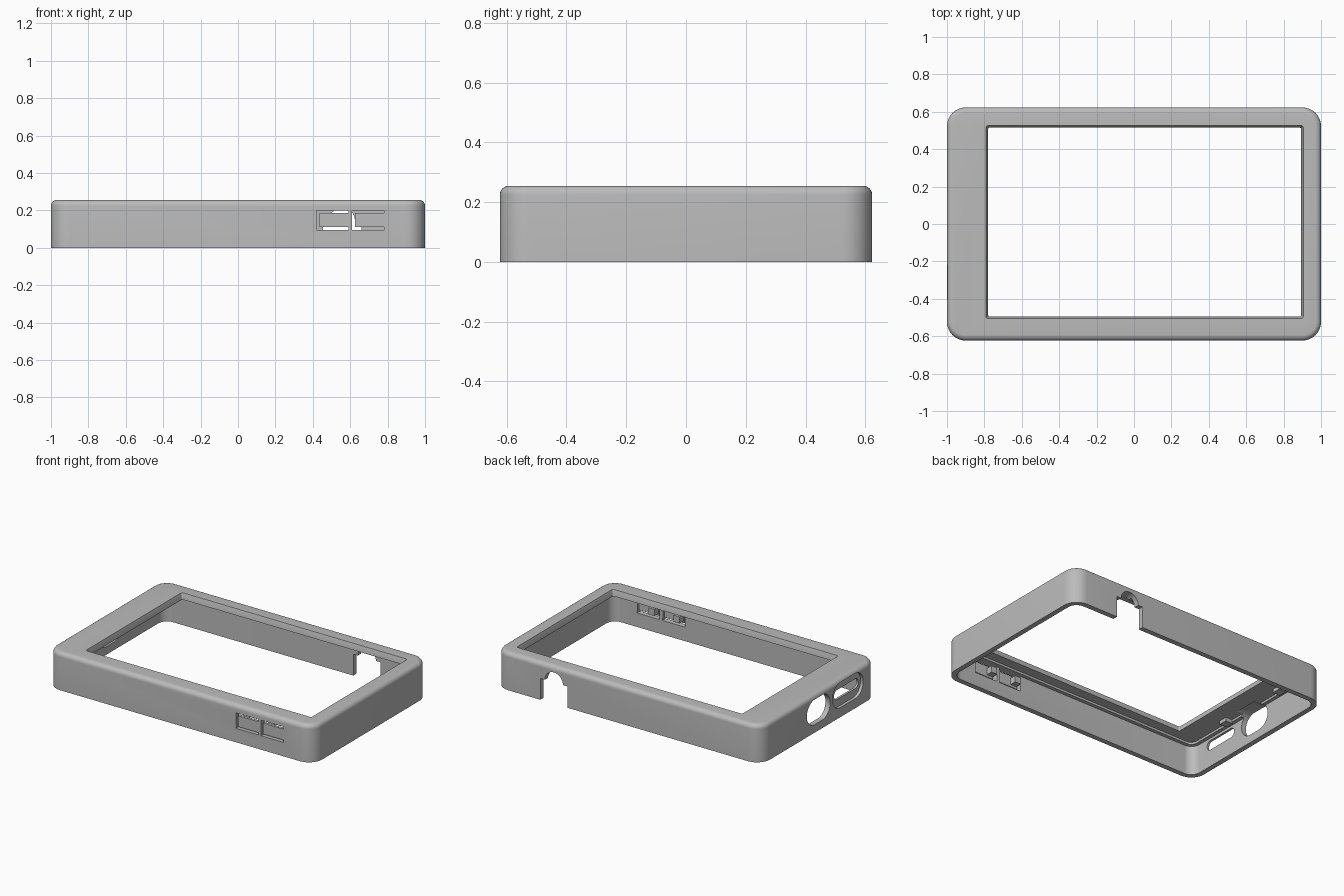
import bpy, bmesh, math
from mathutils import Vector

old = bpy.data.objects.get("Cube")
if old:
    bpy.data.objects.remove(old, do_unlink=True)

grey = bpy.data.materials.new("matte_grey")
grey.use_nodes = True
colour = (0.5, 0.5, 0.5, 1)
grey.diffuse_color = colour
grey.node_tree.nodes["Principled BSDF"].inputs["Base Color"].default_value = colour

HX, HY, H = 1.0, 0.623, 0.255
WALL, FILLET, CORNER = 0.035, 0.03, 0.1


def rounded(hx, hy, r, seg=10):
    """Outline of a rounded rectangle, counter-clockwise."""
    pts = []
    for k, (sx, sy) in enumerate([(1, 1), (-1, 1), (-1, -1), (1, -1)]):
        for i in range(seg + 1):
            a = math.pi / 2 * (k + i / seg)
            pts.append((sx * (hx - r) + r * math.cos(a),
                        sy * (hy - r) + r * math.sin(a)))
    return pts


def loft(name, rings):
    """Closed solid through rings of equal point count."""
    bm = bmesh.new()
    loops = [[bm.verts.new(p) for p in ring] for ring in rings]
    n = len(loops[0])
    for a, b in zip(loops, loops[1:]):
        for i in range(n):
            j = (i + 1) % n
            bm.faces.new((a[i], a[j], b[j], b[i]))
    bm.faces.new(loops[0][::-1])
    bm.faces.new(loops[-1])
    bmesh.ops.remove_doubles(bm, verts=bm.verts, dist=1e-5)
    bmesh.ops.recalc_face_normals(bm, faces=bm.faces)
    me = bpy.data.meshes.new(name)
    bm.to_mesh(me)
    bm.free()
    me.materials.append(grey)
    ob = bpy.data.objects.new(name, me)
    bpy.context.collection.objects.link(ob)
    return ob


def stack(name, levels, cx=0, cy=0):
    """Solid from (half x, half y, corner radius, z) levels."""
    return loft(name, [[(cx + x, cy + y, z) for x, y in rounded(hx, hy, r)]
                       for hx, hy, r, z in levels])


def box(name, x0, x1, y0, y1, z0, z1):
    return loft(name, [[(x0, y0, z), (x1, y0, z), (x1, y1, z), (x0, y1, z)]
                       for z in (z0, z1)])


def side_slot(name, cy, cz, width, height, depth):
    """Rounded slot cutter entering the right wall from outside."""
    outline = rounded(width / 2, height / 2, height / 2 - 0.001)
    return loft(name, [[(x, cy + y, cz + z) for y, z in outline]
                       for x in (-HX - 0.05, -HX + depth)])


def cut(target, cutters):
    """Subtract every cutter from the target, then delete the cutters."""
    for c in cutters:
        mod = target.modifiers.new("cut", 'BOOLEAN')
        mod.operation, mod.solver, mod.object = 'DIFFERENCE', 'EXACT', c
        c.hide_render = True
    bpy.context.view_layer.update()
    dg = bpy.context.evaluated_depsgraph_get()
    me = bpy.data.meshes.new_from_object(target.evaluated_get(dg))
    target.modifiers.clear()
    target.data = me
    for c in cutters:
        bpy.data.objects.remove(c, do_unlink=True)


# Outer body with rounded corners and a filleted top edge
levels = [(HX, HY, CORNER, 0)]
for i in range(7):
    a = math.pi / 2 * i / 6
    d = FILLET * (1 - math.cos(a))
    levels.append((HX - d, HY - d, CORNER - d,
                   H - FILLET + FILLET * math.sin(a)))
case = stack("case_shell", levels)

# Hollow underside, stepped in near the top
ix, iy, step = HX - WALL, HY - WALL, 0.025
cutters = [stack("cavity", [
    (ix, iy, 0.065, -0.1), (ix, iy, 0.065, 0.2),
    (ix - step, iy - step, 0.04, 0.2),
    (ix - step, iy - step, 0.04, 0.215)])]

# Screen window with slightly tapered edges
cutters.append(stack("window", [
    (0.837, 0.505, 0.008, 0.15), (0.837, 0.505, 0.008, 0.22),
    (0.848, 0.516, 0.012, H), (0.848, 0.516, 0.012, 0.3)],
    cx=0.057, cy=0.01))

# Back cable notch with an arched top
nx = 0.557
cutters.append(box("notch", nx - 0.102, nx + 0.102, 0.52, 0.7, -0.1, 0.145))
circle = [(nx + 0.068 * math.cos(t), 0.145 + 0.068 * math.sin(t))
          for t in (math.tau * i / 40 for i in range(40))]
cutters.append(loft("arch", [[(x, y, z) for x, z in circle] for y in (0.53, 0.7)]))

# Right side port, and a slot in a shallow recess
cutters.append(side_slot("port", 0.005, 0.14, 0.25, 0.17, 0.1))
cutters.append(side_slot("slot_recess", -0.31, 0.15, 0.33, 0.17, 0.02))
cutters.append(side_slot("slot", -0.32, 0.15, 0.26, 0.065, 0.1))

# Front push tabs: thinned from inside, freed by slits on three sides
GAP = 0.015
tab_starts = (0.42, 0.61)
for x in tab_starts:
    y0, y1 = -0.7, -0.5
    cutters.append(box("tab_pocket", x + 0.004, x + 0.166, -0.604, y1, 0.099, 0.196))
    cutters.append(box("slit_end", x, x + GAP, y0, y1, 0.095, 0.2))
    cutters.append(box("slit_low", x + 0.005, x + 0.17, y0, y1, 0.095, 0.095 + GAP))
    cutters.append(box("slit_high", x + 0.005, x + 0.17, y0, y1, 0.2 - GAP, 0.2))
cut(case, cutters)

# Press pads behind the tabs
parts = [case]
for x in tab_starts:
    parts.append(box("tab_pad", x + 0.02, x + 0.065, -0.608, -0.56, 0.125, 0.17))

# Small screen stops under the wide bezel
for y in (-0.21, 0.3):
    parts.append(box("screen_stop", -0.945, -0.89, y - 0.03, y + 0.03, 0.19, 0.22))

# Smooth rounded surfaces, keeping edges crisp
bpy.ops.object.select_all(action='DESELECT')
for ob in parts:
    ob.select_set(True)
bpy.context.view_layer.objects.active = case
bpy.ops.object.shade_smooth_by_angle(angle=math.radians(30))
